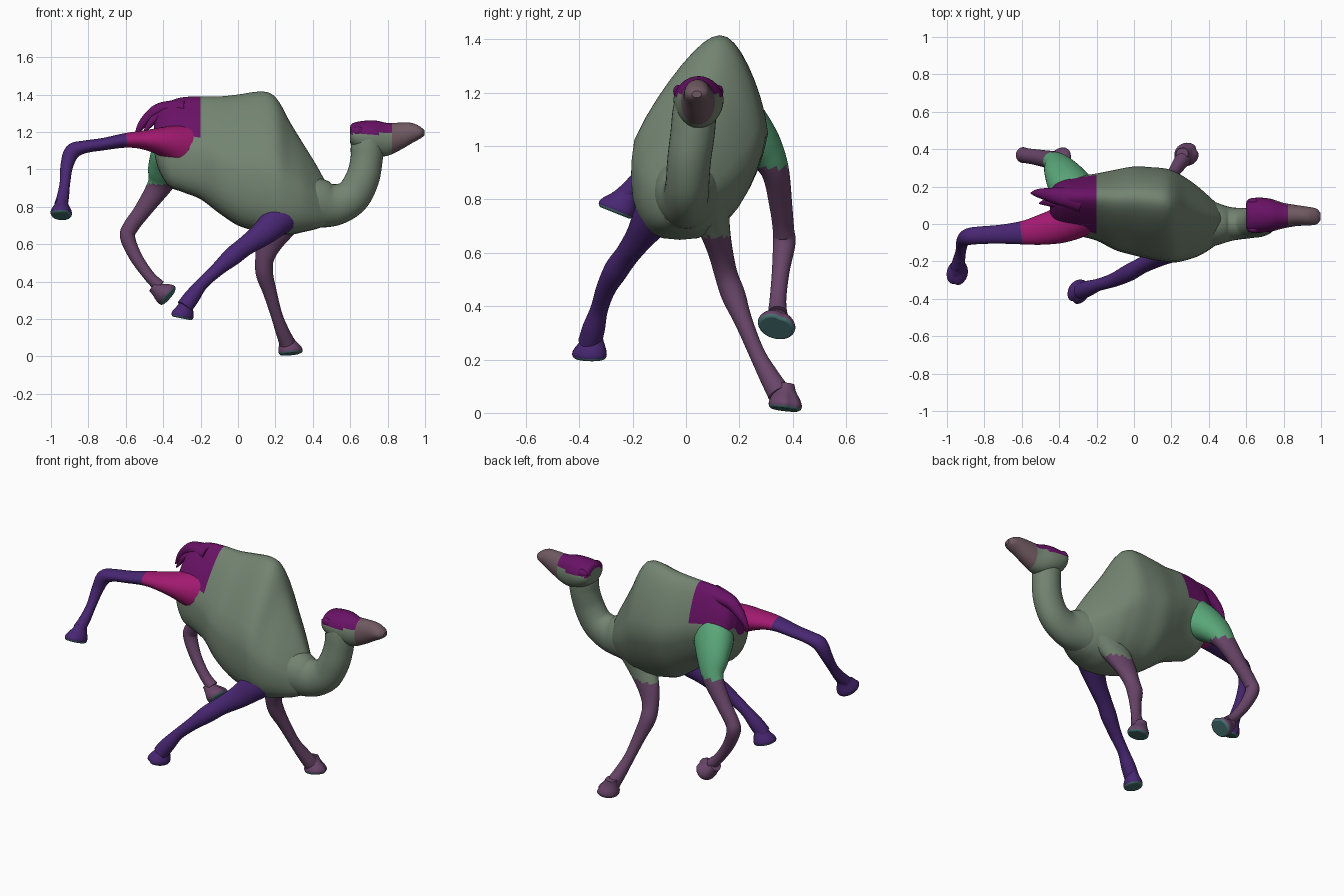
import bpy, bmesh, math
from mathutils import Vector

N = 32


def paint(name, rgb):
    m = bpy.data.materials.new(name)
    m.diffuse_color = (*rgb, 1)
    return m


SAGE = paint("sage", (.17, .23, .165))
GREEN = paint("green", (.10, .38, .19))
PLUM = paint("plum", (.14, .006, .13))
MAGENTA = paint("magenta", (.36, .01, .16))
INDIGO = paint("indigo", (.065, .02, .17))
MAUVE = paint("mauve", (.14, .06, .14))
GREY = paint("muzzle grey", (.16, .10, .12))
TEAL = paint("teal", (.06, .16, .16))


def smooth_rows(rows, steps=6):
    """Catmull-Rom through rows of numbers."""
    out = []
    n = len(rows)
    for i in range(n - 1):
        a, b, c, d = rows[max(i - 1, 0)], rows[i], rows[i + 1], rows[min(i + 2, n - 1)]
        for k in range(steps):
            t = k / steps
            out.append([q + .5 * t * (r - p + t * (2 * p - 5 * q + 4 * r - s + t * (3 * (q - r) + s - p)))
                        for p, q, r, s in zip(a, b, c, d)])
    out.append(list(rows[-1]))
    return out


def loft(name, rings, mats, pick=lambda c: 0):
    """Skin closed rings of points; pick chooses the material from a face centre."""
    bm = bmesh.new()
    vs = [[bm.verts.new(p) for p in r] for r in rings]
    for a, b in zip(vs, vs[1:]):
        for i in range(N):
            j = (i + 1) % N
            bm.faces.new((a[i], a[j], b[j], b[i]))
    bm.faces.new(vs[0])
    bm.faces.new(vs[-1])
    bmesh.ops.recalc_face_normals(bm, faces=bm.faces)
    for f in bm.faces:
        f.smooth = len(f.verts) == 4
        f.material_index = pick(f.calc_center_median())
    me = bpy.data.meshes.new(name)
    bm.to_mesh(me)
    bm.free()
    for m in mats:
        me.materials.append(m)
    ob = bpy.data.objects.new(name, me)
    bpy.context.collection.objects.link(ob)
    return ob


def angles():
    return [2 * math.pi * i / N for i in range(N)]


def sections(name, rows, mats, pick=lambda c: 0, taper=0, shear=0, low=1.0):
    """Upright sections along x: (x, centre y, top, bottom, half width); low < 1 squares the underside."""
    rings = []
    for x, yc, top, bot, hw in smooth_rows(rows):
        h = (top - bot) / 2
        ring = []
        for a in angles():
            c, s = math.cos(a), math.sin(a)
            if s < 0:
                c = math.copysign(abs(c) ** low, c)
            ring.append((x, yc + hw * c * (1 - taper * max(s, 0)) + shear * h * s, (top + bot) / 2 + h * s))
        rings.append(ring)
    return loft(name, rings, mats, pick)


def tube(name, rows, mats, pick=lambda c: 0):
    """Tube along a path: (x, y, z, half width sideways, half depth)."""
    rows = smooth_rows(rows)
    pts = [Vector(r[:3]) for r in rows]
    rings = []
    for i, (p, r) in enumerate(zip(pts, rows)):
        t = (pts[min(i + 1, len(pts) - 1)] - pts[max(i - 1, 0)]).normalized()
        side = (Vector((0, 1, 0)) - t * t.y).normalized()
        up = t.cross(side)
        rings.append([p + side * r[3] * math.cos(a) + up * r[4] * math.sin(a) for a in angles()])
    return loft(name, rings, mats, pick)


def foot(name, sole, up, toe, length, width, mat):
    """Broad padded foot: (height, scale, setback of the ring)."""
    up = Vector(up).normalized()
    fwd = Vector(toe)
    fwd = (fwd - up * fwd.dot(up)).normalized()
    side = up.cross(fwd)
    prof = [(0, .82, 0), (.006, .95, 0), (.02, 1, 0), (.038, .92, .05), (.055, .78, .12), (.075, .62, .2), (.1, .5, .25)]
    rings = []
    for h, s, back in smooth_rows(prof, 3):
        ring = []
        for a in angles():
            c = math.cos(a)
            notch = 1 - .13 * math.exp(-(min(a, 2 * math.pi - a) / .25) ** 2) * (s > .7)
            ring.append(Vector(sole) + up * h + fwd * length * (s * c * notch - back)
                        + side * width * s * math.sin(a))
        rings.append(ring)
    loft(name, rings, [mat, TEAL], lambda c: int((c - Vector(sole)).dot(up) < .012))


# Torso with hump, leaning slightly sideways
sections("torso", [
    (-.45, .10, 1.24, 1.10, .05), (-.425, .10, 1.31, 1.00, .11), (-.37, .10, 1.36, .91, .145),
    (-.30, .10, 1.385, .88, .155), (-.20, .095, 1.39, .84, .175), (-.10, .08, 1.39, .765, .21),
    (0, .075, 1.40, .70, .232), (.10, .062, 1.415, .67, .241), (.17, .053, 1.408, .655, .243),
    (.22, .042, 1.36, .65, .237), (.28, .03, 1.25, .65, .215), (.35, .015, 1.135, .665, .178),
    (.415, .005, 1.03, .68, .13), (.47, 0, .93, .70, .085)],
    [SAGE, PLUM], lambda c: int(c.x < -.2 and c.z > 1.16), taper=.42, shear=.18, low=.75)

# Neck
tube("neck", [
    (.30, .01, .84, .14, .15), (.42, 0, .82, .12, .135), (.52, 0, .812, .09, .112),
    (.61, .005, .855, .082, .097), (.665, .012, .95, .082, .09), (.687, .025, 1.05, .083, .086),
    (.692, .032, 1.13, .082, .087), (.705, .04, 1.19, .075, .07)], [SAGE])

# Head, crown and ears
sections("head", [
    (.598, .045, 1.22, 1.15, .055), (.61, .046, 1.245, 1.125, .085), (.66, .047, 1.258, 1.09, .094),
    (.73, .047, 1.262, 1.07, .088), (.80, .045, 1.248, 1.073, .068), (.87, .045, 1.25, 1.105, .056),
    (.93, .042, 1.248, 1.14, .05), (.975, .04, 1.228, 1.165, .042), (.998, .04, 1.207, 1.182, .018)],
    [SAGE, PLUM, GREY], lambda c: 2 if c.x > .82 else int(c.z > 1.19), low=.9)
for side, label in ((1, "left"), (-1, "right")):
    y = .046 + side * .066
    tube("ear_" + label, [
        (.67, y, 1.20, .015, .018), (.635, y + side * .01, 1.205, .018, .024),
        (.603, y + side * .006, 1.205, .005, .008)], [PLUM])

# Tail strands
tube("tail", [
    (-.28, .13, 1.33, .065, .045), (-.41, .15, 1.32, .045, .038), (-.475, .16, 1.28, .032, .03),
    (-.52, .165, 1.23, .02, .02), (-.55, .165, 1.18, .004, .004)], [PLUM])
tube("tail_tuft", [
    (-.34, .12, 1.31, .04, .03), (-.44, .12, 1.27, .028, .024), (-.48, .115, 1.23, .015, .015),
    (-.505, .11, 1.19, .004, .004)], [PLUM])

# Right hind leg, stretched backwards
tube("hind_leg_right", [
    (-.17, .13, 1.07, .12, .17), (-.27, .06, 1.11, .12, .14), (-.38, .0, 1.145, .1, .088),
    (-.50, -.032, 1.157, .08, .052), (-.60, -.047, 1.155, .062, .039), (-.72, -.055, 1.135, .05, .033),
    (-.82, -.06, 1.12, .047, .034), (-.885, -.068, 1.095, .045, .042), (-.915, -.09, 1.02, .035, .034),
    (-.925, -.14, .93, .028, .028), (-.935, -.19, .86, .033, .032), (-.945, -.23, .815, .036, .036)],
    [MAGENTA, INDIGO], lambda c: int(c.x < -.6))
foot("hind_foot_right", (-.945, -.268, .75), (0, .37, .93), (-.25, -1, .3), .072, .056, INDIGO)

# Left hind leg, folded under
tube("hind_leg_left", [
    (-.27, .14, 1.11, .10, .15), (-.335, .20, 1.08, .105, .13), (-.385, .28, 1.0, .08, .1),
    (-.422, .333, .91, .053, .066), (-.51, .355, .78, .043, .046), (-.575, .365, .69, .04, .042),
    (-.59, .368, .635, .042, .04), (-.545, .355, .53, .033, .034), (-.475, .345, .43, .031, .03),
    (-.42, .343, .375, .036, .034)],
    [GREEN, MAUVE], lambda c: int(c.z < .92))
foot("hind_foot_left", (-.368, .337, .318), (-.74, .15, .66), (.6, .3, .6), .062, .072, MAUVE)

# Right front leg, swept back
tube("front_leg_right", [
    (.27, -.08, .80, .09, .12), (.20, -.135, .72, .07, .085), (.13, -.178, .655, .05, .066),
    (.04, -.223, .59, .043, .052), (-.03, -.262, .535, .045, .05), (-.11, -.30, .465, .037, .037),
    (-.19, -.325, .39, .033, .033), (-.245, -.345, .32, .042, .042), (-.285, -.36, .265, .044, .044)],
    [INDIGO])
foot("front_foot_right", (-.30, -.362, .203), (.2, .0, 1), (-.6, -1, 0), .068, .056, INDIGO)

# Left front leg, planted on the ground
tube("front_leg_left", [
    (.28, .08, .80, .085, .12), (.22, .105, .70, .06, .092), (.17, .128, .61, .047, .07),
    (.142, .15, .52, .043, .05), (.142, .178, .44, .045, .046), (.17, .215, .345, .034, .037),
    (.205, .265, .225, .03, .031), (.235, .31, .14, .037, .036), (.262, .348, .075, .044, .042)],
    [MAUVE, SAGE], lambda c: int(c.z > .66))
foot("front_foot_left", (.283, .370, .012), (-.11, .12, 1), (1, .45, 0), .066, .062, MAUVE)
